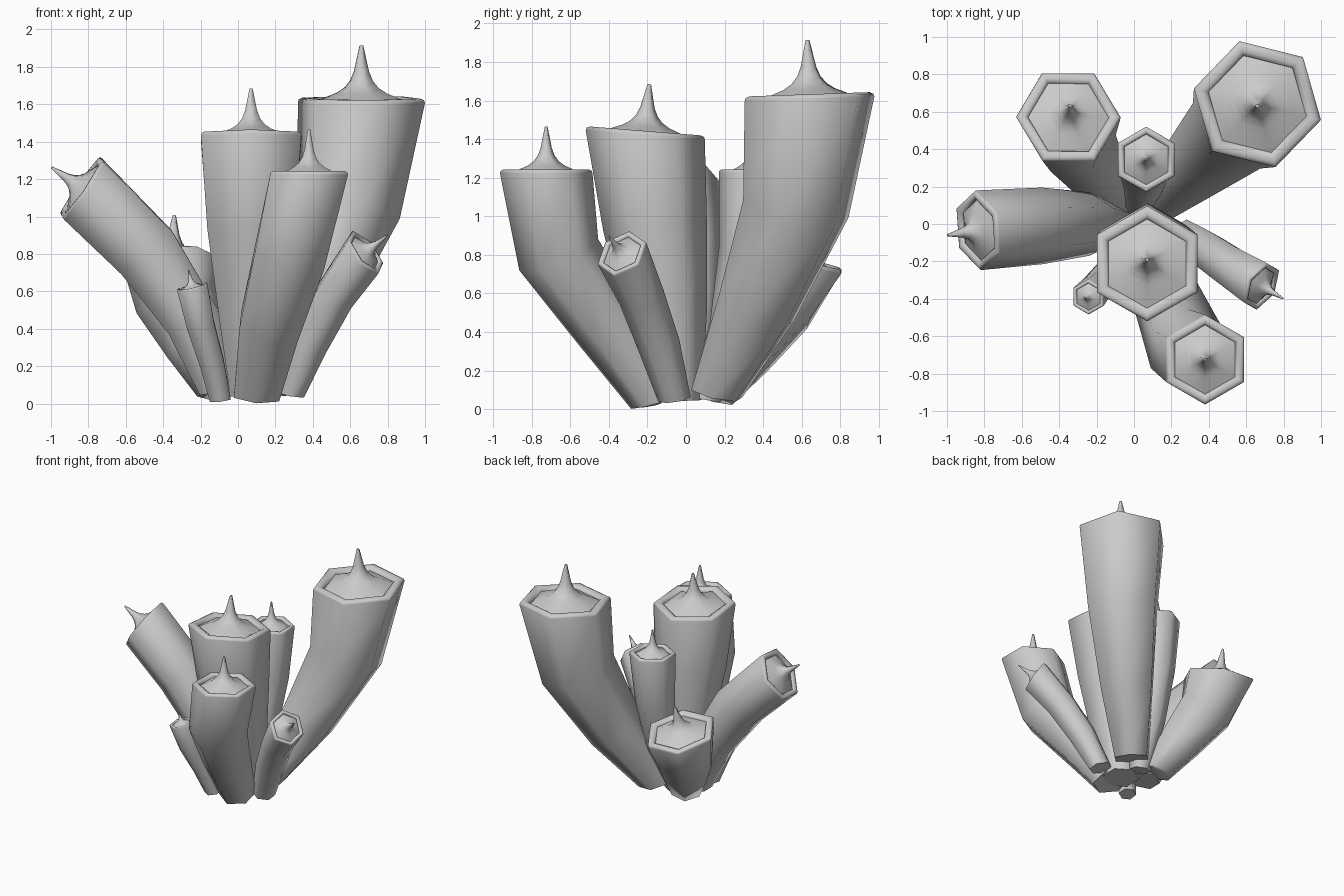
import bpy, bmesh, math
from mathutils import Vector

SIDES = 6
# rim and spike profile: (fraction of rim radius, fraction of spike height)
CAP = [(1.0, -0.07), (0.985, -0.02), (0.93, 0.01), (0.85, 0.01), (0.79, -0.03), (0.77, -0.09),
       (0.55, 0.03), (0.40, 0.10), (0.27, 0.20), (0.18, 0.33), (0.12, 0.50), (0.03, 0.98)]


def ring(bm, center, axis, radius, phase):
    """Hexagon of vertices perpendicular to an axis."""
    q = Vector((0, 0, 1)).rotation_difference(axis)
    verts = []
    for i in range(SIDES):
        a = math.radians(phase) + 2 * math.pi * i / SIDES
        verts.append(bm.verts.new(center + q @ Vector((radius * math.cos(a), radius * math.sin(a), 0))))
    return verts


def tube(name, path, radii, tip, phase):
    """Bent, widening hexagonal tube with a thick rim and a spike in its mouth."""
    pts = [Vector(p) for p in path]
    end = pts[-1]
    spike = Vector(tip) - end
    axis = spike.normalized()
    bm = bmesh.new()
    rings = []
    for i, (p, r) in enumerate(zip(pts[:-1], radii[:-1])):
        t = (pts[i + 1] - pts[max(i - 1, 0)]).normalized()
        if i == 0:
            t = (t + Vector((0, 0, 1))).normalized()
        rings.append(ring(bm, p, t, r, phase))
    for f, h in CAP:
        rings.append(ring(bm, end + spike * h, axis, radii[-1] * f, phase))
    for a, b in zip(rings, rings[1:]):
        for i in range(SIDES):
            j = (i + 1) % SIDES
            bm.faces.new((a[i], a[j], b[j], b[i]))
    bm.faces.new(rings[0][::-1])
    bm.faces.new(rings[-1])
    mesh = bpy.data.meshes.new(name)
    bm.to_mesh(mesh)
    bm.free()
    ob = bpy.data.objects.new(name, mesh)
    bpy.context.collection.objects.link(ob)
    bpy.ops.object.select_all(action='DESELECT')
    ob.select_set(True)
    bpy.context.view_layer.objects.active = ob
    bpy.ops.object.shade_smooth_by_angle(angle=math.radians(65))


# upright tubes
tube("center_tube", [(0.08, -0.06, 0.04), (0.08, -0.10, 0.48), (0.07, -0.16, 0.95), (0.07, -0.21, 1.44)],
     (0.14, 0.21, 0.27, 0.31), (0.07, -0.19, 1.69), 90)
tube("back_small_tube", [(0.03, 0.10, 0.05), (0.05, 0.24, 0.42), (0.06, 0.32, 0.82), (0.065, 0.345, 1.24)],
     (0.08, 0.12, 0.15, 0.175), (0.065, 0.345, 1.43), 90)

# leaning tubes
tube("tall_back_right_tube", [(0.16, 0.16, 0.08), (0.38, 0.37, 0.53), (0.59, 0.57, 1.04), (0.66, 0.64, 1.63)],
     (0.14, 0.22, 0.29, 0.35), (0.66, 0.63, 1.92), 46)
tube("front_tube", [(0.10, -0.15, 0.04), (0.17, -0.39, 0.42), (0.28, -0.66, 0.80), (0.38, -0.725, 1.24)],
     (0.14, 0.185, 0.22, 0.24), (0.38, -0.725, 1.47), 90)
tube("left_tube", [(-0.11, 0.0, 0.06), (-0.24, 0.0, 0.44), (-0.49, -0.01, 0.81), (-0.84, -0.035, 1.155)],
     (0.11, 0.17, 0.205, 0.215), (-1.0, -0.06, 1.265), 90)
tube("back_left_tube", [(-0.10, 0.14, 0.06), (-0.21, 0.30, 0.31), (-0.32, 0.46, 0.54), (-0.35, 0.575, 0.785)],
     (0.12, 0.18, 0.23, 0.28), (-0.34, 0.635, 1.01), 0)
tube("right_small_tube", [(0.28, -0.06, 0.05), (0.39, -0.14, 0.33), (0.52, -0.23, 0.58), (0.685, -0.335, 0.81)],
     (0.085, 0.11, 0.12, 0.14), (0.80, -0.40, 0.90), 30)
tube("front_left_small_tube", [(-0.095, -0.19, 0.02), (-0.14, -0.26, 0.22), (-0.20, -0.34, 0.42), (-0.245, -0.39, 0.625)],
     (0.065, 0.075, 0.085, 0.095), (-0.265, -0.40, 0.715), 90)
